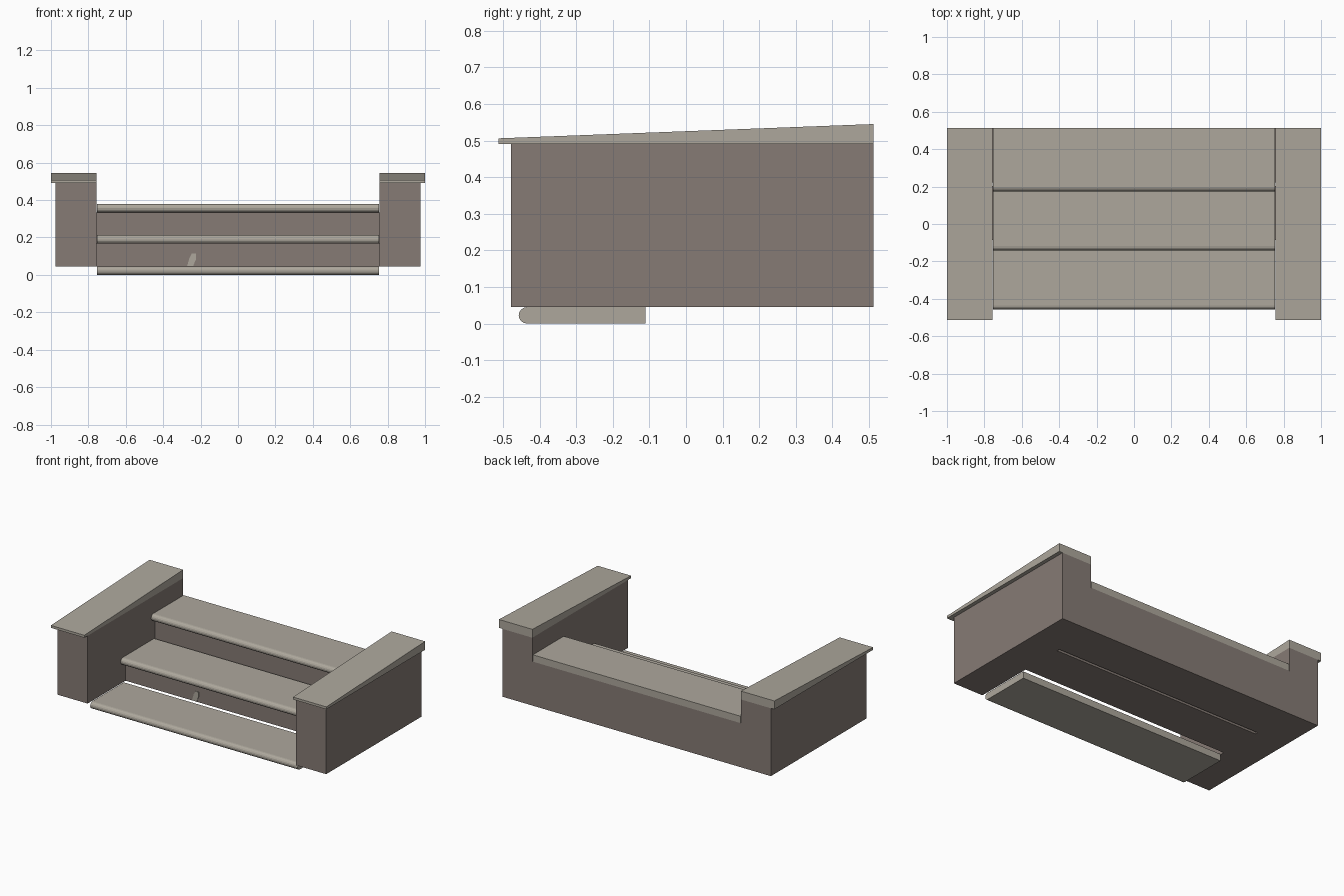
import bpy, math

cube = bpy.data.objects.get("Cube")
if cube:
    bpy.data.objects.remove(cube, do_unlink=True)


def material(name, rgb):
    m = bpy.data.materials.new(name)
    m.use_nodes = True
    m.diffuse_color = (*rgb, 1)
    m.node_tree.nodes["Principled BSDF"].inputs["Base Color"].default_value = (*rgb, 1)
    return m


STONE = material("pale_stone", (0.42, 0.39, 0.335))
BROWN = material("brown_masonry", (0.238, 0.198, 0.178))


def extrude(name, profile, start, end, mat, axis="x"):
    """Sweep a closed outline along x (outline in y, z) or y (outline in x, z)."""
    n = len(profile)
    if axis == "x":
        verts = [(s, a, b) for s in (start, end) for a, b in profile]
    else:
        verts = [(a, s, b) for s in (start, end) for a, b in profile]
    faces = [tuple(range(n)), tuple(range(2 * n - 1, n - 1, -1))]
    faces += [(i, i + n, (i + 1) % n + n, (i + 1) % n) for i in range(n)]
    mesh = bpy.data.meshes.new(name)
    mesh.from_pydata(verts, [], faces)
    mesh.materials.append(mat)
    obj = bpy.data.objects.new(name, mesh)
    bpy.context.collection.objects.link(obj)
    # Consistent outward normals
    import bmesh
    bm = bmesh.new()
    bm.from_mesh(mesh)
    bmesh.ops.recalc_face_normals(bm, faces=bm.faces)
    bm.to_mesh(mesh)
    bm.free()
    return obj


def rect(a0, a1, b0, b1):
    return [(a0, b0), (a1, b0), (a1, b1), (a0, b1)]


BASE, THICK, BACK = 0.045, 0.045, 0.512
INNER = 0.757

# Treads with a rounded nose
for i, name in enumerate(("lower_tread", "middle_tread", "upper_tread")):
    front, bottom = -0.457 + 0.316 * i, 0.167 * i
    r = THICK / 2
    back = min(front + 0.347, BACK)
    nose = [(front + r - r * math.sin(t), bottom + r - r * math.cos(t))
            for t in (math.pi * k / 8 for k in range(9))]
    extrude(name, nose + [(back, bottom + THICK), (back, bottom)], -0.753, 0.753, STONE)

# Solid blocks under the middle and upper treads
extrude("middle_step_block", rect(-0.085, 0.203, BASE, 0.167), -INNER, INNER, BROWN)
extrude("upper_step_block", rect(0.222, BACK, BASE, 0.334), -INNER, INNER, BROWN)

# Side walls with sloping capstones
for side, label in ((1, "left"), (-1, "right")):
    extrude(label + "_wall", rect(-0.478, BACK, BASE, 0.49), side * INNER, side * 0.975, BROWN)
    cap = [(-0.512, 0.49), (BACK, 0.49), (BACK, 0.545), (-0.512, 0.506)]
    extrude(label + "_capstone", cap, side * 0.757, side * 1.0, STONE)

# Small pale chip on the lower riser
chip = [(-0.272, 0.047), (-0.24, 0.047), (-0.224, 0.085), (-0.224, 0.113),
        (-0.248, 0.113), (-0.26, 0.09)]
extrude("riser_chip", chip, -0.088, -0.084, STONE, axis="y")
